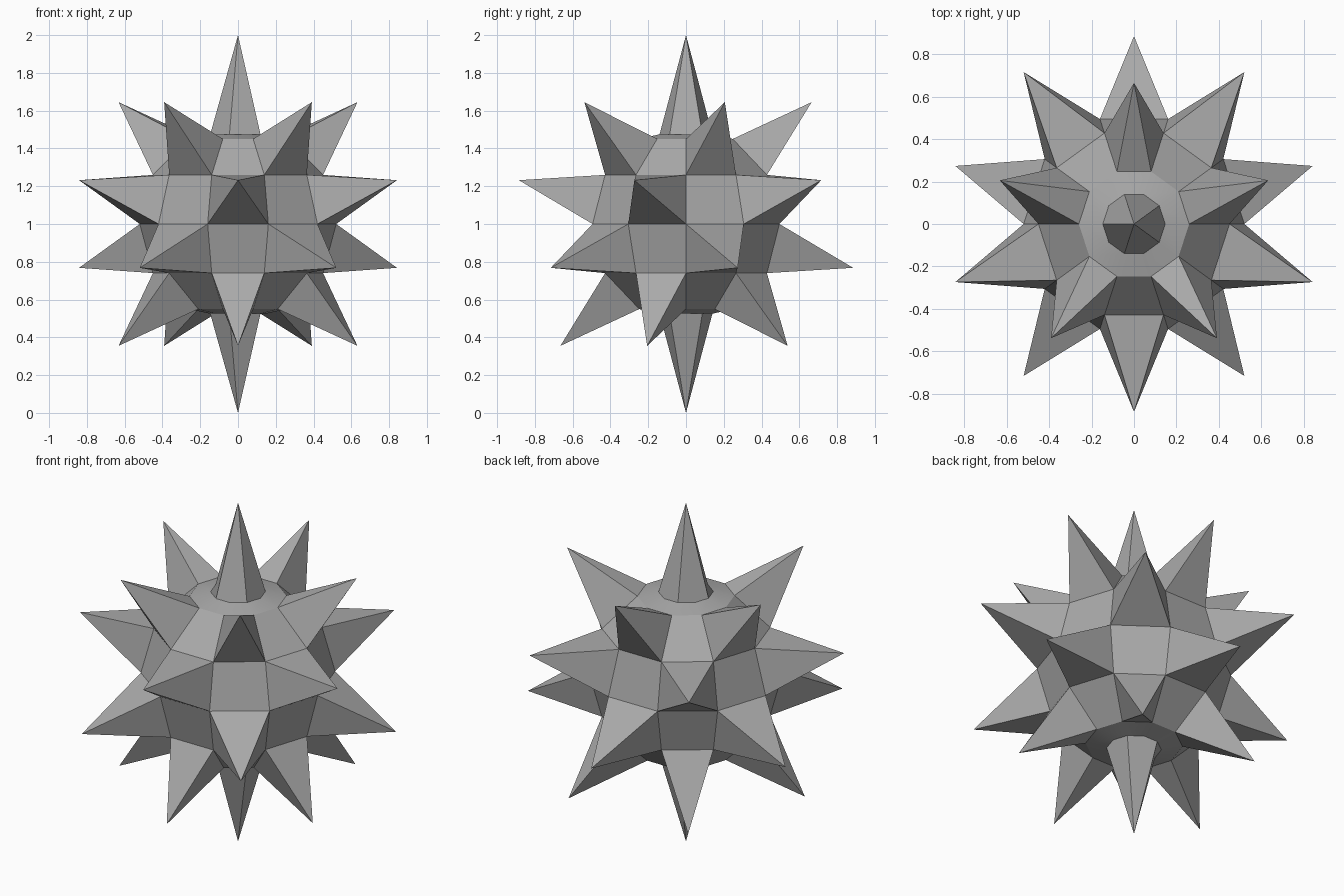
import bpy
import bmesh
from math import sin, cos, pi, radians

cube = bpy.data.objects.get("Cube")
if cube:
    bpy.data.objects.remove(cube, do_unlink=True)

SIDES = 10
RADIUS = 0.52
CENTRE = 1.0

grey = bpy.data.materials.new("mid grey")
grey.use_nodes = True
colour = (0.4, 0.4, 0.4, 1)
grey.diffuse_color = colour
grey.node_tree.nodes["Principled BSDF"].inputs["Base Color"].default_value = colour

bm = bmesh.new()


def point(radius, angle, height):
    return bm.verts.new((radius * cos(angle), radius * sin(angle), CENTRE + height))


def ring(radius, height):
    return [point(radius, 2 * pi * i / SIDES, height) for i in range(SIDES)]


# Core ball: rings from the lower cap to the upper cap
latitudes = [radians(a) for a in (-60, -30, 0, 30, 60)]
rings = [ring(RADIUS * cos(a), RADIUS * sin(a)) for a in latitudes]

# Four bands in a checkerboard of flat panels and four-sided spikes
tips = [(0.665, -0.645), (0.885, -0.232), (0.885, 0.232), (0.665, 0.645)]
spiked_parity = [0, 1, 0, 1]
for band, (tip_radius, tip_height) in enumerate(tips):
    low, high = rings[band], rings[band + 1]
    for i in range(SIDES):
        j = (i + 1) % SIDES
        quad = [low[i], low[j], high[j], high[i]]
        # Panel 7 faces the front
        if (i + 7) % 2 == spiked_parity[band]:
            tip = point(tip_radius, 2 * pi * (i + 0.5) / SIDES, tip_height)
            for k in range(4):
                bm.faces.new((quad[k], quad[(k + 1) % 4], tip))
        else:
            bm.faces.new(quad)

# Shallow caps, each with a tall five-panel spike at the pole
for side, outer in ((1, rings[-1]), (-1, rings[0])):
    inner = ring(0.147, side * 0.475)
    pole = point(0, 0, side * 1.0)
    for i in range(SIDES):
        j = (i + 1) % SIDES
        bm.faces.new((outer[i], outer[j], inner[j], inner[i]))
    for i in range(1, SIDES, 2):
        bm.faces.new((inner[i], inner[(i + 1) % SIDES], inner[(i + 2) % SIDES], pole))

bmesh.ops.recalc_face_normals(bm, faces=bm.faces)

mesh = bpy.data.meshes.new("spiked_ball")
bm.to_mesh(mesh)
bm.free()
mesh.materials.append(grey)
ball = bpy.data.objects.new("spiked_ball", mesh)
bpy.context.collection.objects.link(ball)

# Soft caps, crisp spikes and panels
bpy.ops.object.select_all(action="DESELECT")
ball.select_set(True)
bpy.context.view_layer.objects.active = ball
bpy.ops.object.shade_smooth_by_angle(angle=radians(22))
